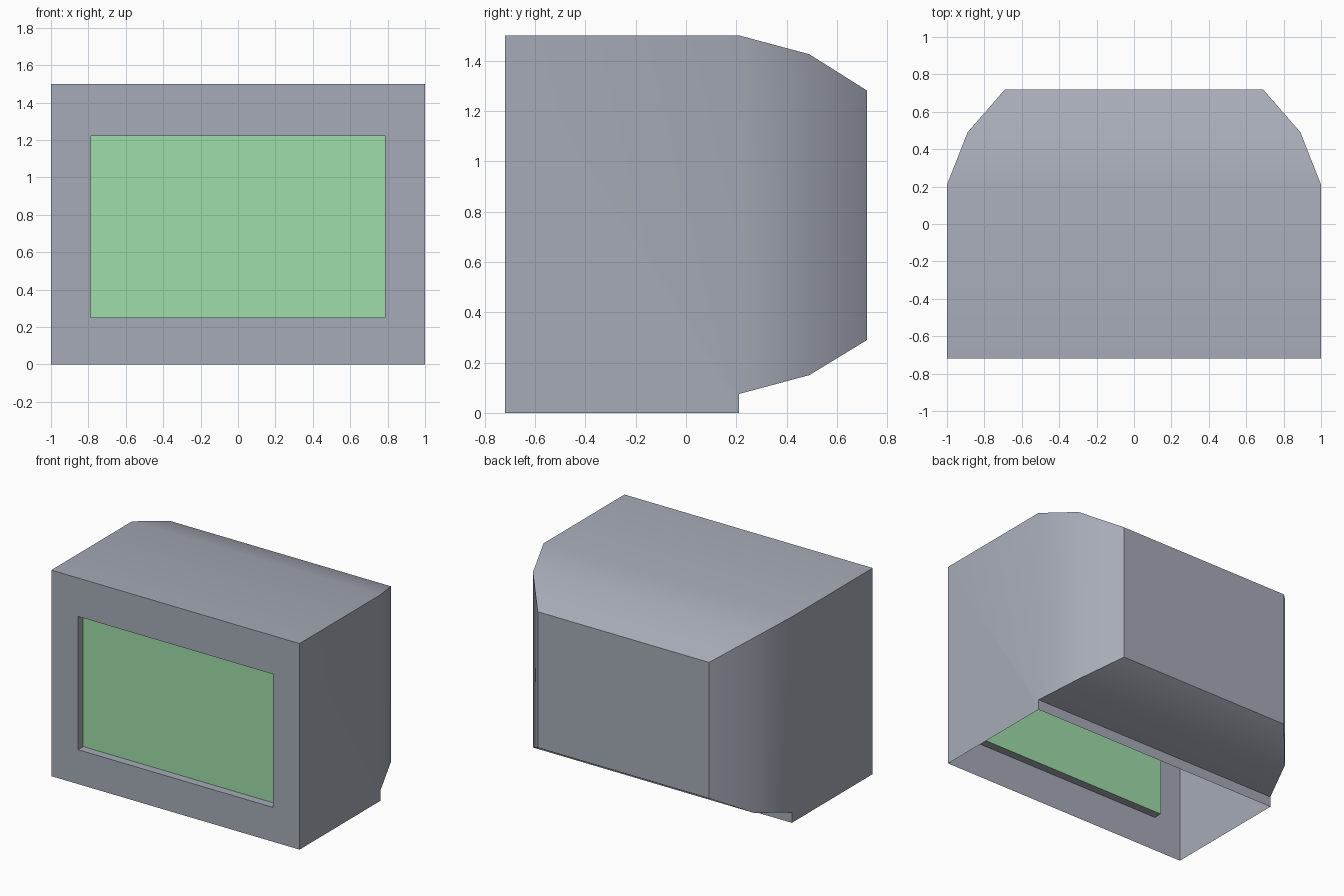
import bpy, bmesh, math

if "Cube" in bpy.data.objects:
    bpy.data.objects.remove(bpy.data.objects["Cube"])


def material(name, srgb):
    m = bpy.data.materials.new(name)
    lin = [((c / 255 + 0.055) / 1.055) ** 2.4 for c in srgb]
    m.diffuse_color = (*lin, 1)
    m.use_nodes = True
    m.node_tree.nodes["Principled BSDF"].inputs["Base Color"].default_value = m.diffuse_color
    return m


def add_object(name, bm, mat):
    mesh = bpy.data.meshes.new(name)
    bm.to_mesh(mesh)
    bm.free()
    mesh.materials.append(mat)
    ob = bpy.data.objects.new(name, mesh)
    bpy.context.collection.objects.link(ob)
    return ob


def rect(bm, y, hx, z0, z1):
    """Rectangle of vertices in an xz plane: bottom left, bottom right, top right, top left."""
    return [bm.verts.new((x, y, z)) for x, z in ((-hx, z0), (hx, z0), (hx, z1), (-hx, z1))]


def bridge(bm, a, b):
    for i in range(4):
        j = (i + 1) % 4
        bm.faces.new((a[i], a[j], b[j], b[i]))


FRONT, STEP, GLASS = -0.72, 0.21, -0.66
OPENING = (0.785, 0.25, 1.22)
grey = material("casing grey", (166, 171, 183))
green = material("screen green", (159, 221, 169))

# Casing: thin shell, open underneath in front of the step
bm = bmesh.new()
recess = rect(bm, GLASS, *OPENING)
opening = rect(bm, FRONT, *OPENING)
front = rect(bm, FRONT, 1, 0, 1.5)
bridge(bm, recess, opening)
bridge(bm, opening, front)

# Tapered back
rings = [rect(bm, y, hx, z0, z1) for y, hx, z0, z1 in (
    (STEP, 1, 0.075, 1.5), (0.49, 0.89, 0.15, 1.425), (0.72, 0.69, 0.29, 1.28))]
for a, b in zip(rings, rings[1:]):
    bridge(bm, a, b)
back = bm.faces.new(rings[-1])

# Side walls, top and small step wall
s = rings[0]
foot = [bm.verts.new((x, STEP, 0)) for x in (-1, 1)]
bm.faces.new((front[0], foot[0], s[0], s[3], front[3]))
bm.faces.new((front[1], foot[1], s[1], s[2], front[2]))
bm.faces.new((front[3], front[2], s[2], s[3]))
bm.faces.new((foot[0], foot[1], s[1], s[0]))

bmesh.ops.recalc_face_normals(bm, faces=bm.faces[:])
back.normal_update()
if back.normal.y < 0:
    bmesh.ops.reverse_faces(bm, faces=bm.faces[:])
casing = add_object("casing", bm, grey)
bpy.context.view_layer.objects.active = casing
casing.select_set(True)
bpy.ops.object.shade_smooth_by_angle(angle=math.radians(45))

# Recessed screen
bm = bmesh.new()
bm.faces.new(rect(bm, GLASS, *OPENING))
add_object("screen", bm, green)
